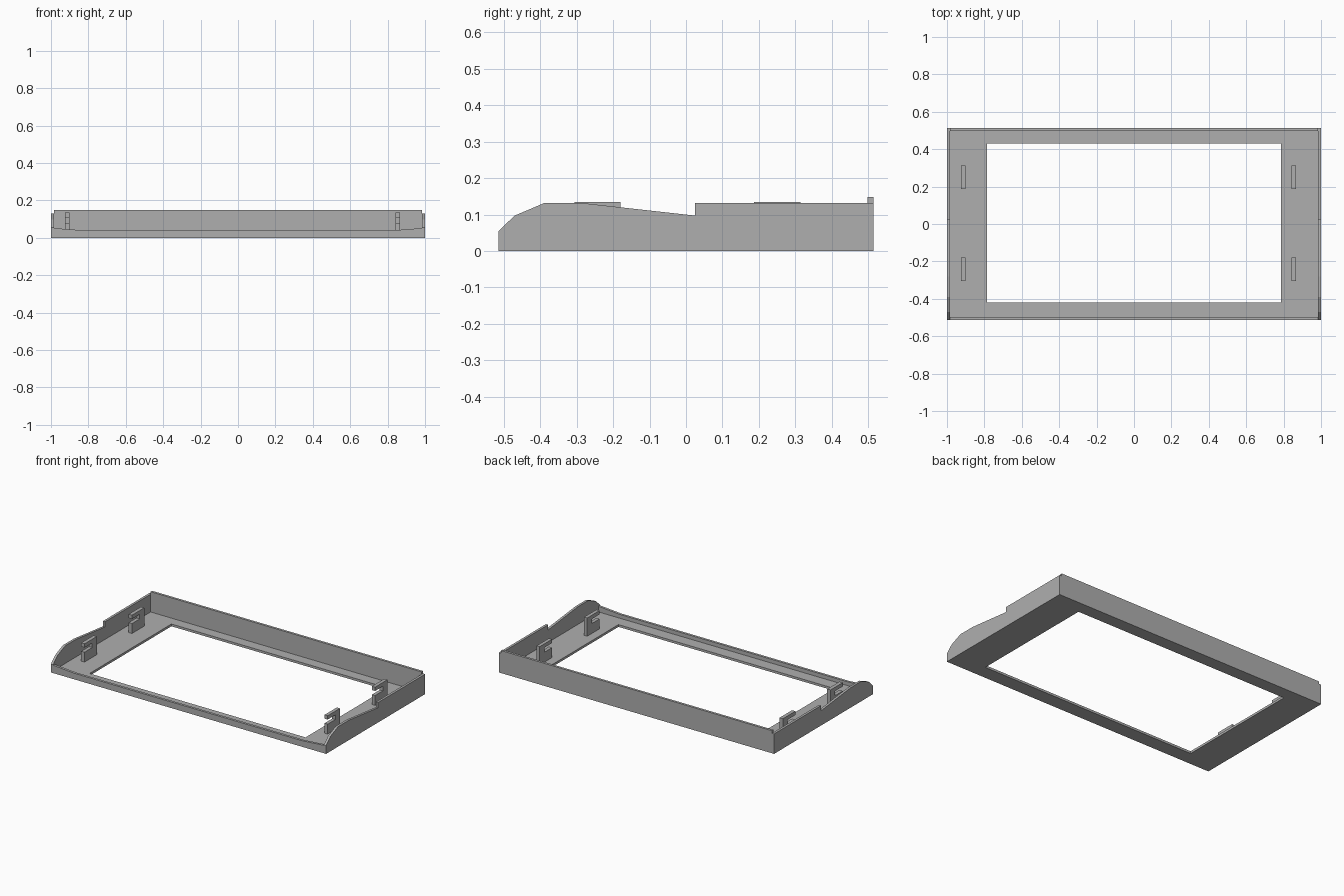
import bpy
import bmesh
from mathutils import Vector

cube = bpy.data.objects.get("Cube")
if cube:
    bpy.data.objects.remove(cube, do_unlink=True)

GREY = (0.43, 0.43, 0.43, 1.0)
mat = bpy.data.materials.new("plain grey")
mat.use_nodes = True
mat.diffuse_color = GREY
mat.node_tree.nodes["Principled BSDF"].inputs["Base Color"].default_value = GREY

HALF_X, HALF_Y, WALL, FLOOR = 1.0, 0.514, 0.016, 0.015


def finish(name, bm):
    bmesh.ops.recalc_face_normals(bm, faces=bm.faces)
    mesh = bpy.data.meshes.new(name)
    bm.to_mesh(mesh)
    bm.free()
    mesh.materials.append(mat)
    obj = bpy.data.objects.new(name, mesh)
    bpy.context.collection.objects.link(obj)
    return obj


def extrude(name, profile, axis, start, end):
    """Extrude a (horizontal, z) outline along the x or y axis."""
    def place(h, z):
        return (start, h, z) if axis == "x" else (h, start, z)
    bm = bmesh.new()
    face = bm.faces.new([bm.verts.new(place(h, z)) for h, z in profile])
    moved = bmesh.ops.extrude_face_region(bm, geom=[face])["geom"]
    shift = Vector((end - start, 0, 0) if axis == "x" else (0, end - start, 0))
    bmesh.ops.translate(bm, vec=shift,
                        verts=[v for v in moved if isinstance(v, bmesh.types.BMVert)])
    return finish(name, bm)


def rect(x0, x1, y0, y1):
    return [(x0, y0), (x1, y0), (x1, y1), (x0, y1)]


# Floor frame with the rectangular window
bm = bmesh.new()
outer_xy = rect(-HALF_X + WALL, HALF_X - WALL, -HALF_Y + WALL, HALF_Y - WALL)
inner_xy = rect(-0.785, 0.785, -0.42, 0.43)
rings = [[bm.verts.new((x, y, z)) for x, y in loop]
         for loop, z in ((outer_xy, 0), (outer_xy, FLOOR), (inner_xy, FLOOR), (inner_xy, 0))]
for a, b in zip(rings, rings[1:] + rings[:1]):
    for i in range(4):
        j = (i + 1) % 4
        bm.faces.new((a[i], a[j], b[j], b[i]))
finish("floor_frame", bm)

# Side walls with chamfered front, sloping dip and step
side = [(-HALF_Y, 0), (HALF_Y, 0), (HALF_Y, 0.131), (0.025, 0.131), (0.025, 0.097),
        (-0.28, 0.131), (-0.39, 0.131), (-0.47, 0.097), (-HALF_Y, 0.055)]
extrude("left_wall", side, "x", HALF_X - WALL, HALF_X)
extrude("right_wall", side, "x", -HALF_X, -HALF_X + WALL)

# Tall back wall
edge = HALF_X - WALL
back = [(-edge, 0), (edge, 0), (edge, 0.148), (-edge, 0.148)]
extrude("back_wall", back, "y", HALF_Y - WALL, HALF_Y)

# Low front wall, rising slightly toward both ends
front = [(-edge, 0), (edge, 0), (edge, 0.052), (0.83, 0.04), (-0.83, 0.04), (-edge, 0.052)]
extrude("front_wall", front, "y", -HALF_Y, -HALF_Y + WALL)

# Notched clips standing on the floor, slots open to the front
for side_name, x0, x1 in (("left", 0.843, 0.866), ("right", -0.925, -0.901)):
    for end_name, y0, y1 in (("front", -0.306, -0.179), ("back", 0.186, 0.314)):
        slot = y0 + 0.08
        clip = [(y0, FLOOR), (y1, FLOOR), (y1, 0.135), (y0, 0.135),
                (y0, 0.11), (slot, 0.11), (slot, 0.08), (y0, 0.08)]
        extrude(f"{side_name}_{end_name}_clip", clip, "x", x0, x1)
